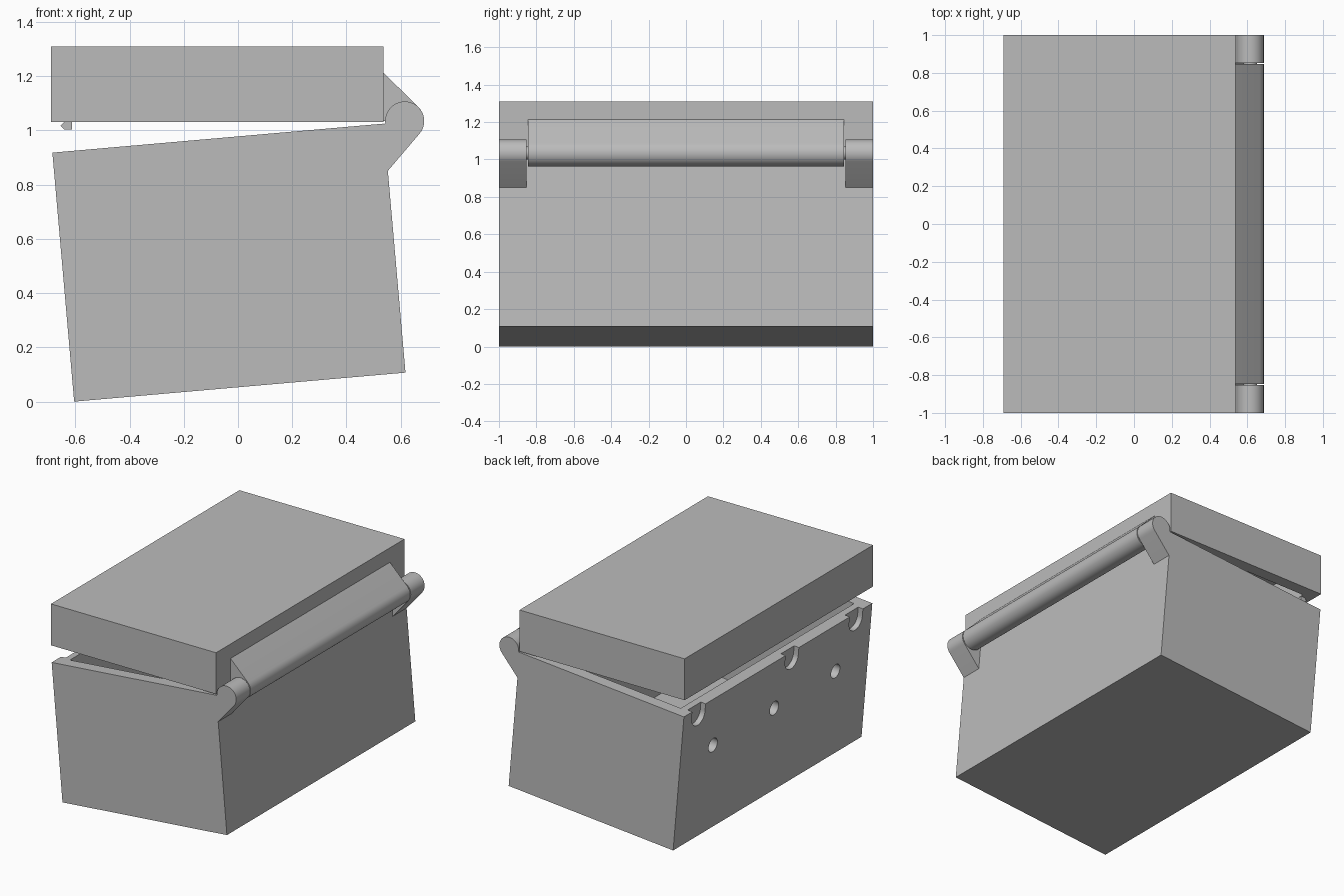
import bpy, bmesh, math
from mathutils import Matrix, Vector

if "Cube" in bpy.data.objects:
    bpy.data.objects.remove(bpy.data.objects["Cube"])

grey = bpy.data.materials.new("plain_grey")
grey.diffuse_color = (0.5, 0.5, 0.5, 1)
grey.use_nodes = True
grey.node_tree.nodes["Principled BSDF"].inputs["Base Color"].default_value = grey.diffuse_color

X0, X1, RIM, WALL = -0.69, 0.537, 1.032, 0.08
BASE, TOP = 0.11, 1.31
HX, HZ, HR = 0.615, 1.035, 0.072          # hinge axis and radius
LATCH_Y = (0.84, -0.15, -0.83)


def prism(name, pts, axis, a, b):
    """Extrude a profile: axis 'Y' takes (x, z) points, axis 'X' takes (y, z) points."""
    place = (lambda p, t: (p[0], t, p[1])) if axis == 'Y' else (lambda p, t: (t, p[0], p[1]))
    bm = bmesh.new()
    ra = [bm.verts.new(place(p, a)) for p in pts]
    rb = [bm.verts.new(place(p, b)) for p in pts]
    n = len(pts)
    bm.faces.new(ra)
    bm.faces.new(rb)
    for i in range(n):
        j = (i + 1) % n
        bm.faces.new((ra[i], ra[j], rb[j], rb[i]))
    bmesh.ops.recalc_face_normals(bm, faces=bm.faces)
    me = bpy.data.meshes.new(name)
    bm.to_mesh(me)
    bm.free()
    me.materials.append(grey)
    ob = bpy.data.objects.new(name, me)
    bpy.context.collection.objects.link(ob)
    return ob


def block(name, x0, x1, y0, y1, z0, z1):
    return prism(name, [(x0, z0), (x1, z0), (x1, z1), (x0, z1)], 'Y', y0, y1)


def arc(cx, cz, r, a0, a1, n=24):
    return [(cx + r * math.cos(math.radians(a0 + (a1 - a0) * i / n)),
             cz + r * math.sin(math.radians(a0 + (a1 - a0) * i / n))) for i in range(n + 1)]


def activate(ob):
    bpy.ops.object.select_all(action='DESELECT')
    ob.select_set(True)
    bpy.context.view_layer.objects.active = ob


def cut(ob, cutter):
    m = ob.modifiers.new("cut", 'BOOLEAN')
    m.operation, m.solver, m.object = 'DIFFERENCE', 'EXACT', cutter
    activate(ob)
    bpy.ops.object.modifier_apply(modifier=m.name)
    bpy.data.objects.remove(cutter)


def smooth(ob):
    activate(ob)
    bpy.ops.object.shade_smooth_by_angle(angle=math.radians(30))


# Hollow box body
body = block("box_body", X0, X1, -1, 1, BASE, RIM)
cut(body, block("cavity", X0 + WALL, X1 - WALL, -1 + WALL, 1 - WALL, BASE + WALL, 1.5))

# Round holes and latch pockets in the opening side
for y in (-0.65, 0, 0.65):
    cut(body, prism("hole", arc(y, 0.70, 0.047, 0, 345, 23), 'X', X0 - 0.1, X0 + WALL + 0.1))
for y in LATCH_Y:
    u = [(y - 0.07, 1.2)] + arc(y, RIM - 0.05, 0.07, 180, 360) + [(y + 0.07, 1.2)]
    cut(body, prism("pocket", u, 'X', X0 - 0.1, X0 + 0.035))
smooth(body)
tilted = [body]

# Hinge knuckles on the box, one at each end
corner_z = HZ - 0.182
for name, y0, y1 in (("hinge_knuckle_front", -1, -0.853), ("hinge_knuckle_back", 0.853, 1)):
    foot = (X1 - 0.002, HZ - HR * math.sin(math.pi / 4) - (HX + HR * math.cos(math.pi / 4) - X1))
    pts = [foot] + arc(HX, HZ, HR, -45, 180) + [(X1 - 0.002, RIM - 0.005)]
    k = prism(name, pts, 'Y', y0, y1)
    smooth(k)
    tilted.append(k)

# Tip the whole box about the hinge axis, leaving the lid ajar
pivot = Vector((HX, 0, HZ))
tip = Matrix.Translation(pivot) @ Matrix.Rotation(math.radians(-5), 4, 'Y') @ Matrix.Translation(-pivot)
for ob in tilted:
    ob.data.transform(tip)

# Hollow lid
lid = block("lid", X0, X1, -1, 1, RIM, TOP)
cut(lid, block("lid_cavity", X0 + WALL, X1 - WALL, -1 + WALL, 1 - WALL, 0.9, TOP - WALL))

# Long hinge barrel on the lid
head = (X1 - 0.002, HZ + HR * math.sin(math.pi / 4) + (HX + HR * math.cos(math.pi / 4) - X1))
barrel = prism("lid_hinge_barrel",
               [head] + arc(HX, HZ, HR, 45, -180) + [(X1 - 0.002, HZ)], 'Y', -0.846, 0.846)
smooth(barrel)

# Hinge pin through the knuckles
smooth(prism("hinge_pin", arc(HX, HZ, 0.035, 0, 345, 23), 'Y', -0.9, 0.9))

# Small latch hooks under the lid rim
for i, y in enumerate(LATCH_Y):
    prism("latch_hook_%d" % (i + 1),
          [(-0.612, RIM + 0.01), (-0.612, 1.003), (-0.64, 1.003), (-0.655, 1.018),
           (-0.64, RIM), (-0.64, RIM + 0.01)], 'Y', y - 0.06, y + 0.06)
